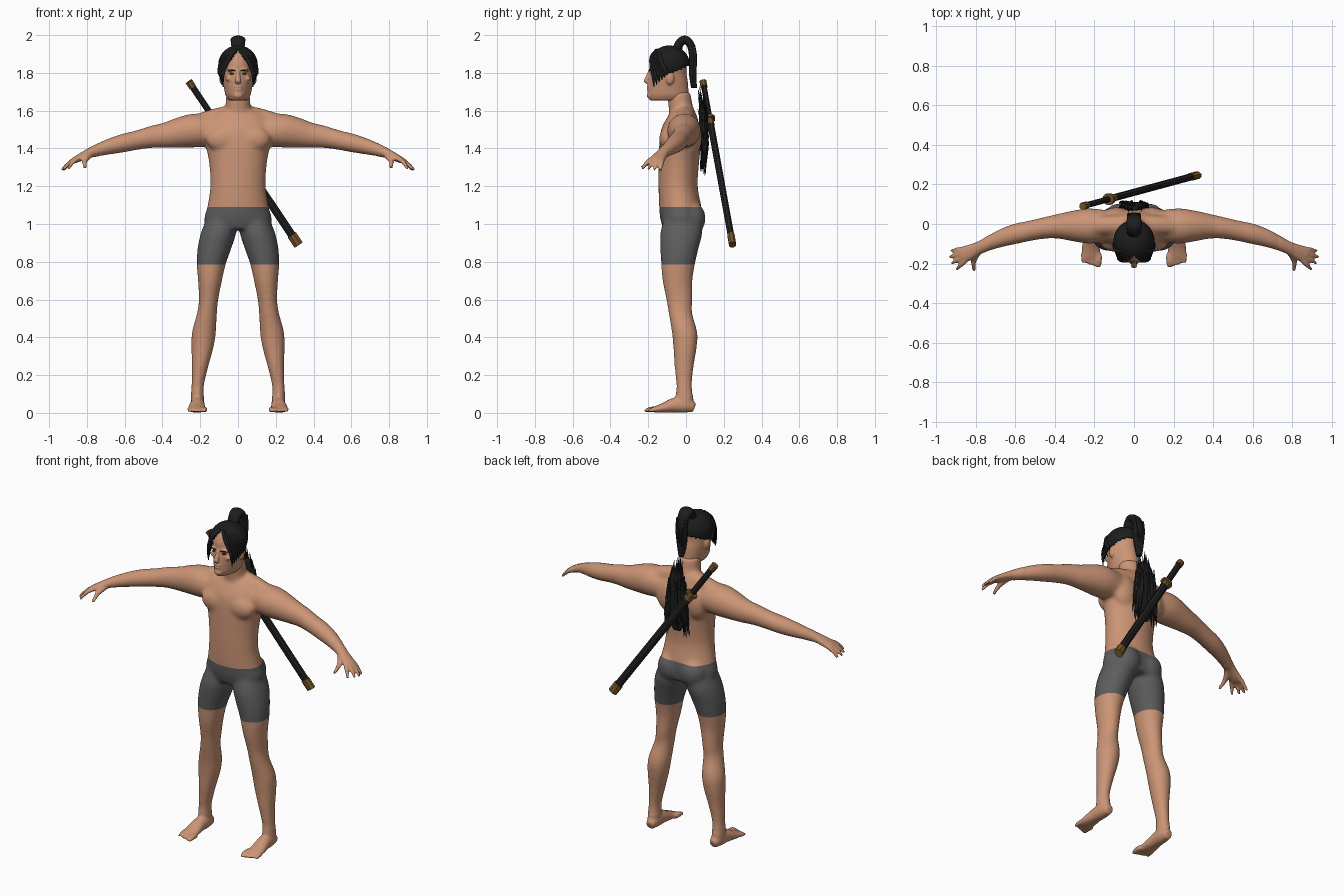
import bpy, bmesh, math, random
from mathutils import Vector, Matrix

random.seed(4)
X, Y, Z = Vector((1, 0, 0)), Vector((0, 1, 0)), Vector((0, 0, 1))
if "Cube" in bpy.data.objects:
    bpy.data.objects.remove(bpy.data.objects["Cube"])


def material(name, color):
    m = bpy.data.materials.new(name)
    m.use_nodes = True
    m.diffuse_color = (*color, 1)
    bsdf = m.node_tree.nodes["Principled BSDF"]
    bsdf.inputs["Base Color"].default_value = (*color, 1)
    bsdf.inputs["Roughness"].default_value = 0.8
    return m


skin = material("skin", (0.6, 0.3, 0.18))
cloth = material("grey_cloth", (0.11, 0.11, 0.113))
hair = material("black_hair", (0.012, 0.012, 0.013))
lacquer = material("black_lacquer", (0.016, 0.016, 0.017))
brass = material("dark_brass", (0.19, 0.1, 0.025))
eye_dark = material("eye_brown", (0.06, 0.03, 0.02))


def spline(pts, steps):
    """Catmull-Rom interpolation of section centres and radii."""
    out = []
    for i in range(len(pts) - 1):
        a, b, c, d = pts[max(i - 1, 0)], pts[i], pts[i + 1], pts[min(i + 2, len(pts) - 1)]
        for k in range(steps):
            t = k / steps
            out.append([q + t / 2 * (r - p + t * (2 * p - 5 * q + 4 * r - s + t * (3 * q - p - 3 * r + s)))
                        for p, q, r, s in zip(a, b, c, d)])
    return out + [list(pts[-1])]


def loft(bm, pts, ref=X, axis=None, sides=20, steps=4):
    """Skin elliptical sections (x, y, z, radius along ref, other radius)."""
    path = spline(pts, steps)
    rings = []
    for i, p in enumerate(path):
        before, after = path[max(i - 1, 0)], path[min(i + 1, len(path) - 1)]
        t = axis or (Vector(after[:3]) - Vector(before[:3])).normalized()
        u = (ref - t * ref.dot(t)).normalized()
        v = t.cross(u)
        ring = []
        for k in range(sides):
            a = math.tau * (k + 0.5) / sides
            ring.append(bm.verts.new(Vector(p[:3]) + u * max(p[3], 0.001) * math.cos(a)
                                     + v * max(p[4], 0.001) * math.sin(a)))
        rings.append(ring)
    for a, b in zip(rings, rings[1:]):
        for k in range(sides):
            n = (k + 1) % sides
            bm.faces.new((a[k], a[n], b[n], b[k]))
    bm.faces.new(rings[0][::-1])
    bm.faces.new(rings[-1])


def blob(bm, center, radii, tilt=0, seg=20):
    m = Matrix.Translation(center) @ Matrix.Rotation(tilt, 4, "Y") @ Matrix.Diagonal((*radii, 1))
    return bmesh.ops.create_uvsphere(bm, u_segments=seg, v_segments=seg // 2, radius=1, matrix=m)["verts"]


def flip(pts, s):
    return [(s * p[0], *p[1:]) for p in pts]


def finish(bm, name, mats, smooth=True):
    bmesh.ops.recalc_face_normals(bm, faces=bm.faces)
    for f in bm.faces:
        f.smooth = smooth
    me = bpy.data.meshes.new(name)
    bm.to_mesh(me)
    bm.free()
    ob = bpy.data.objects.new(name, me)
    bpy.context.collection.objects.link(ob)
    for m in mats:
        me.materials.append(m)
    return ob


def fuse(ob, voxel, rounds, rule):
    """Merge overlapping volumes, then relax the vertices chosen by rule."""
    bpy.ops.object.select_all(action="DESELECT")
    ob.select_set(True)
    bpy.context.view_layer.objects.active = ob
    mod = ob.modifiers.new("fuse", "REMESH")
    mod.mode, mod.voxel_size = "VOXEL", voxel
    bpy.ops.object.modifier_apply(modifier=mod.name)
    bm = bmesh.new()
    bm.from_mesh(ob.data)
    for axis_rounds, test in ((rounds, rule), (2, lambda p: True)):
        verts = [v for v in bm.verts if test(v.co)]
        for _ in range(axis_rounds):
            bmesh.ops.smooth_vert(bm, verts=verts, factor=0.5, use_axis_x=True, use_axis_y=True, use_axis_z=True)
    return bm


def store(bm, ob):
    for f in bm.faces:
        f.smooth = True
    bm.to_mesh(ob.data)
    bm.free()


# Body: torso, neck, limbs, fingers and toes fused into one skin
bm = bmesh.new()
loft(bm, [(0, -.02, .97, .165, .1), (0, -.025, 1.03, .18, .112), (0, -.03, 1.09, .163, .112),
          (0, -.042, 1.2, .147, .104), (0, -.038, 1.32, .153, .107), (0, -.032, 1.42, .172, .11),
          (0, -.03, 1.5, .185, .102), (0, -.02, 1.56, .165, .082), (0, -.015, 1.6, .11, .06)], axis=Z, sides=32)
loft(bm, [(0, -.015, 1.52, .075, .07), (0, -.025, 1.6, .068, .066), (0, -.04, 1.7, .063, .063)], axis=Z)
arm = [(.1, -.01, 1.49, .075, .075), (.22, -.01, 1.495, .09, .09), (.3, -.01, 1.485, .08, .083),
       (.38, -.012, 1.47, .064, .069), (.45, -.02, 1.462, .055, .06), (.53, -.035, 1.445, .052, .052),
       (.6, -.05, 1.43, .052, .05), (.68, -.075, 1.41, .045, .043), (.76, -.11, 1.385, .034, .031),
       (.8, -.128, 1.37, .034, .024), (.85, -.15, 1.345, .041, .019), (.88, -.16, 1.332, .032, .014)]
leg = [(.09, -.02, 1.02, .08, .1), (.104, -.025, .95, .094, .112), (.125, -.035, .87, .09, .102),
       (.142, -.042, .785, .077, .09), (.148, -.045, .7, .064, .08), (.156, -.035, .6, .052, .07),
       (.164, -.03, .53, .053, .063), (.18, -.008, .43, .064, .068), (.188, -.005, .35, .06, .063),
       (.2, -.01, .25, .045, .052), (.213, -.01, .15, .034, .042), (.215, -.008, .09, .035, .046),
       (.215, 0, .03, .033, .04)]
foot = [(.212, .045, .027, .024, .025), (.213, 0, .042, .036, .042), (.215, -.06, .041, .039, .04),
        (.218, -.12, .026, .046, .026), (.218, -.17, .017, .048, .016)]
trap = [(0, 0, 1.585, .05, .05), (.11, -.005, 1.565, .05, .05), (.22, -.01, 1.53, .05, .05)]
for s in (1, -1):
    loft(bm, flip(arm, s), ref=Y)
    loft(bm, flip(trap, s), ref=Y)
    loft(bm, flip(leg, s), axis=Z)
    loft(bm, flip(foot, s))
    blob(bm, (s * .082, -.098, 1.45), (.09, .045, .065))
    blob(bm, (s * .075, .025, 1.03), (.082, .08, .09))
    blob(bm, (s * .09, .035, 1.46), (.08, .05, .1))
    for i in range(4):
        tip = Vector((.935 - (i - 1) ** 2 * .009, -.135 - .032 * i, 1.283 + .003 * i))
        base = Vector((.85, -.122 - .02 * i, 1.344))
        mid = base.lerp(tip, .5) + Z * .009
        loft(bm, flip([(*base, .013, .013), (*mid, .012, .012), (*tip, .008, .008)], s), ref=Y, sides=10)
    thumb = [(.79, -.14, 1.365, .02, .017), (.812, -.19, 1.33, .014, .014), (.81, -.238, 1.297, .008, .008)]
    loft(bm, flip(thumb, s), sides=10)
    for i in range(5):
        r = .016 if i == 0 else .012
        x = .178 + .02 * i
        toe = [(x, -.15, .018, r, r), (x, -.185 + .005 * i, .018, r, r), (x, -.22 + .006 * i, .011, r * .7, .008)]
        loft(bm, flip(toe, s), sides=10)
body = finish(bm, "body_with_shorts", [skin, cloth])
bm = fuse(body, .0075, 12, lambda p: abs(p.x) < .74 and p.z > .09)
for height in (.785, 1.09):
    bmesh.ops.bisect_plane(bm, geom=bm.verts[:] + bm.edges[:] + bm.faces[:],
                           plane_co=(0, 0, height), plane_no=Z)
for f in bm.faces:
    f.material_index = int(.785 < f.calc_center_median().z < 1.09)
store(bm, body)

# Head with nose, brow, lips, cheeks and ears
bm = bmesh.new()
loft(bm, [(0, -.095, 1.655, .05, .098), (0, -.095, 1.68, .066, .108), (0, -.095, 1.71, .073, .108),
          (0, -.095, 1.76, .082, .104), (0, -.095, 1.8, .086, .097), (0, -.095, 1.85, .088, .097),
          (0, -.092, 1.9, .073, .08), (0, -.09, 1.928, .045, .05), (0, -.09, 1.936, .01, .01)], axis=Z, sides=32)
for v in bm.verts:
    v.co.x *= 1 - 2.2 * max(0, -.1 - v.co.y)
loft(bm, [(0, -.186, 1.82, .01, .01), (0, -.2, 1.785, .011, .012), (0, -.213, 1.757, .017, .012),
          (0, -.2, 1.743, .015, .01)], axis=Z, sides=12)
blob(bm, (0, -.196, 1.727), (.025, .012, .006))
blob(bm, (0, -.196, 1.713), (.022, .012, .007))
blob(bm, (0, -.192, 1.68), (.024, .016, .016))
for s in (1, -1):
    blob(bm, (s * .03, -.178, 1.817), (.03, .017, .01), s * .15)
    blob(bm, (s * .048, -.165, 1.77), (.02, .016, .014))
    blob(bm, (s * .086, -.085, 1.772), (.013, .022, .035))
head = finish(bm, "head", [skin])
store(fuse(head, .005, 1, lambda p: True), head)

for s, side in ((1, "left"), (-1, "right")):
    bm = bmesh.new()
    blob(bm, (s * .032, -.183, 1.795), (.014, .006, .004), s * -.08)
    finish(bm, side + "_eye", [eye_dark])
    bm = bmesh.new()
    blob(bm, (s * .033, -.19, 1.814), (.021, .006, .004), s * -.15)
    finish(bm, side + "_eyebrow", [hair])

# Hair cap, parted in the middle
bm = bmesh.new()
blob(bm, (0, -.088, 1.845), (.104, .108, .1), seg=72)


def bare(p):
    return p.z < (1.918 - 1.4 * abs(p.x) if p.y < -.12 else 1.79 + .4 * max(0, p.y + .09))


bmesh.ops.delete(bm, geom=[v for v in bm.verts if bare(v.co)], context="VERTS")
cap = finish(bm, "hair_cap", [hair])
cap.modifiers.new("thickness", "SOLIDIFY").thickness = .008

# Front locks framing the face
bm = bmesh.new()
for s in (1, -1):
    for i in range(6):
        lock = [(.008 + .006 * i, -.155 + .006 * i, 1.922, .008, .008),
                (.045 + .008 * i, -.182 + .009 * i, 1.878, .013, .01),
                (.076 + .005 * i, -.175 + .014 * i, 1.805, .012, .009),
                (.08 + .004 * i, -.17 + .014 * i, 1.725 + .013 * i, .002, .002)]
        loft(bm, flip(lock, s), ref=Y, sides=8)
finish(bm, "front_locks", [hair])

# Ponytail looping up and over, made of a core and outer strands
bm = bmesh.new()
tail = [(0, -.05, 1.91, .034, .026), (0, -.035, 1.955, .036, .024), (0, -.005, 1.975, .04, .023),
        (0, .026, 1.945, .036, .021), (0, .036, 1.88, .034, .02), (0, .032, 1.8, .028, .017),
        (0, .035, 1.72, .01, .008)]
loft(bm, tail)
for i in range(-3, 4):
    strand = [(p[0] + i * .01 * p[3] / .036, p[1] + .012, p[2], .006, .011) for p in tail[3:]]
    loft(bm, strand, sides=6)
finish(bm, "ponytail", [hair])

# Shaggy hair hanging on the back
bm = bmesh.new()
loft(bm, [(0, .078, 1.66, .02, .01), (0, .088, 1.58, .055, .02), (0, .092, 1.46, .07, .02),
          (0, .092, 1.37, .062, .016), (0, .088, 1.29, .025, .007)], axis=Z)
for i in range(70):
    x, y = random.uniform(-.07, .07), random.uniform(.08, .112)
    if i % 3 == 0:
        top = 1.78 - abs(x) * 2 - random.uniform(0, .1)
        ends = (x * .7, y - .018, top)
        start = (x * .8, y, 1.5)
    else:
        ends = (x * 1.1, y - .005, random.uniform(1.25, 1.38))
        start = (x * .8, y, random.uniform(1.5, 1.62))
    mid = Vector(start).lerp(Vector(ends), .5) + Y * .006
    loft(bm, [(*start, .003, .003), (*mid, .01, .006), (*ends, .001, .001)], sides=5, steps=3)
finish(bm, "back_hair", [hair])

# Sheathed sword slung across the back
butt, chape = Vector((-.26, .09, 1.755)), Vector((.32, .247, .89))
for name, mat, a, b, depth, width in (
        ("sword_pommel", brass, 0, .035, .019, .021), ("sword_grip", lacquer, .035, .22, .015, .018),
        ("sword_guard", brass, .222, .236, .03, .036), ("scabbard_collar", brass, .236, .27, .02, .025),
        ("scabbard", lacquer, .27, .94, .018, .023), ("scabbard_tip", brass, .94, 1, .02, .028)):
    bm = bmesh.new()
    loft(bm, [(*butt.lerp(chape, a), depth, width), (*butt.lerp(chape, b), depth, width)], ref=Y, sides=8, steps=1)
    finish(bm, name, [mat], smooth=False)
